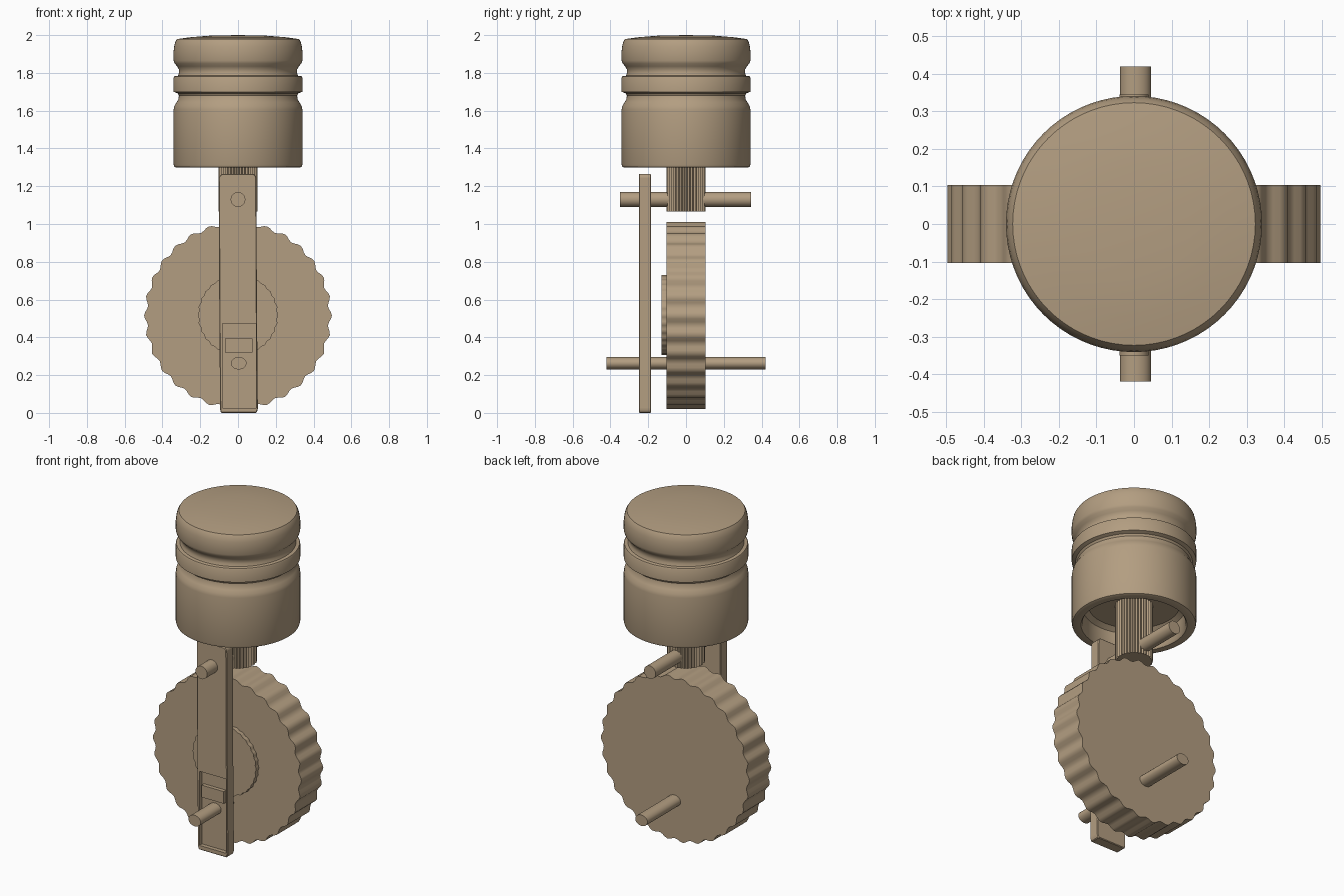
import bpy, bmesh, math
from math import sin, cos, pi

if "Cube" in bpy.data.objects:
    bpy.data.objects.remove(bpy.data.objects["Cube"])

tan = bpy.data.materials.new("warm_tan")
tan.diffuse_color = (0.45, 0.34, 0.22, 1)
tan.use_nodes = True
tan.node_tree.nodes["Principled BSDF"].inputs["Base Color"].default_value = tan.diffuse_color


def finish(name, bm, angle=35):
    bmesh.ops.recalc_face_normals(bm, faces=bm.faces[:])
    me = bpy.data.meshes.new(name)
    bm.to_mesh(me)
    bm.free()
    ob = bpy.data.objects.new(name, me)
    bpy.context.collection.objects.link(ob)
    me.materials.append(tan)
    if angle:
        bpy.ops.object.select_all(action='DESELECT')
        ob.select_set(True)
        bpy.context.view_layer.objects.active = ob
        bpy.ops.object.shade_smooth_by_angle(angle=math.radians(angle))
    return ob


def prism(name, outline, start, end, axis='Y', angle=35, bevel=0):
    """Extrude a closed outline: (x, z) along y, or (x, y) along z."""
    bm = bmesh.new()
    if axis == 'Y':
        ring = [bm.verts.new((a, start, b)) for a, b in outline]
        move = (0, end - start, 0)
    else:
        ring = [bm.verts.new((a, b, start)) for a, b in outline]
        move = (0, 0, end - start)
    face = bm.faces.new(ring)
    out = bmesh.ops.extrude_face_region(bm, geom=[face], use_keep_orig=True)
    verts = [g for g in out['geom'] if isinstance(g, bmesh.types.BMVert)]
    bmesh.ops.translate(bm, verts=verts, vec=move)
    if bevel:
        bmesh.ops.recalc_face_normals(bm, faces=bm.faces[:])
        bmesh.ops.bevel(bm, geom=bm.edges[:], offset=bevel, segments=1,
                        affect='EDGES')
    return finish(name, bm, angle)


def wavy(cx, cy, radius, depth, teeth, per_tooth):
    """Circle whose edge ripples inward by depth, once per tooth."""
    n = teeth * per_tooth
    pts = []
    for i in range(n):
        t = 2 * pi * i / n
        r = radius - depth * (0.5 - 0.5 * cos(teeth * t))
        pts.append((cx + r * cos(t), cy + r * sin(t)))
    return pts


def ellipse(cx, cy, rx, ry, n=32):
    return [(cx + rx * cos(2 * pi * i / n), cy + ry * sin(2 * pi * i / n))
            for i in range(n)]


def rect(x0, x1, z0, z1):
    return [(x0, z0), (x1, z0), (x1, z1), (x0, z1)]


# Piston head: turned profile with two ring grooves and a hollow underside
profile = [(0, 1.42), (0.25, 1.42), (0.278, 1.40), (0.282, 1.31), (0.29, 1.298),
           (0.325, 1.298), (0.337, 1.303), (0.341, 1.315), (0.341, 1.605),
           (0.337, 1.625), (0.325, 1.645), (0.316, 1.66), (0.313, 1.68),
           (0.32, 1.692), (0.341, 1.70), (0.341, 1.775), (0.337, 1.782),
           (0.318, 1.785), (0.312, 1.80), (0.313, 1.818), (0.322, 1.835),
           (0.336, 1.85), (0.341, 1.865), (0.341, 1.915), (0.338, 1.94),
           (0.332, 1.965), (0.323, 1.979), (0.25, 1.989), (0.15, 1.997), (0, 2.0)]
bm = bmesh.new()
vs = [bm.verts.new((r, 0, z)) for r, z in profile]
es = [bm.edges.new(p) for p in zip(vs, vs[1:])]
bmesh.ops.spin(bm, geom=vs + es, cent=(0, 0, 0), axis=(0, 0, 1),
               angle=2 * pi, steps=72)
bmesh.ops.remove_doubles(bm, verts=bm.verts[:], dist=1e-4)
finish("piston_head", bm)

# Fluted rod below the piston
prism("fluted_rod", wavy(0, 0, 0.104, 0.009, 36, 2), 1.067, 1.43, 'Z', 15)

# Rippled crank wheel and its raised hub
prism("crank_wheel", wavy(0, 0.515, 0.497, 0.018, 30, 6), -0.104, 0.104)
prism("wheel_hub", wavy(0, 0.518, 0.213, 0.006, 30, 4), -0.13, -0.10)

# Connecting bar with a shallow recess at its lower end
bar = prism("connecting_bar",
            [(-0.09, 0.0), (0.098, 0.0), (0.105, 0.02), (0.10, 0.6),
             (0.097, 1.25), (0.085, 1.265), (-0.085, 1.265), (-0.102, 1.25),
             (-0.10, 0.7), (-0.095, 0.02)], -0.25, -0.185, angle=0, bevel=0.004)
cutter = prism("recess_cutter", rect(-0.083, 0.094, 0.026, 0.474),
               -0.30, -0.225, angle=0)
cutter.hide_render = True
cutter.hide_set(True)
cut = bar.modifiers.new("recess", 'BOOLEAN')
cut.operation = 'DIFFERENCE'
cut.solver = 'EXACT'
cut.object = cutter

# Small block inside the recess
prism("recess_block", rect(-0.07, 0.078, 0.32, 0.393), -0.248, -0.22, angle=0)

# Cross pins
prism("upper_pin", ellipse(0, 1.13, 0.039, 0.039), -0.35, 0.345)
prism("lower_pin", ellipse(0.004, 0.263, 0.041, 0.033), -0.42, 0.42)
